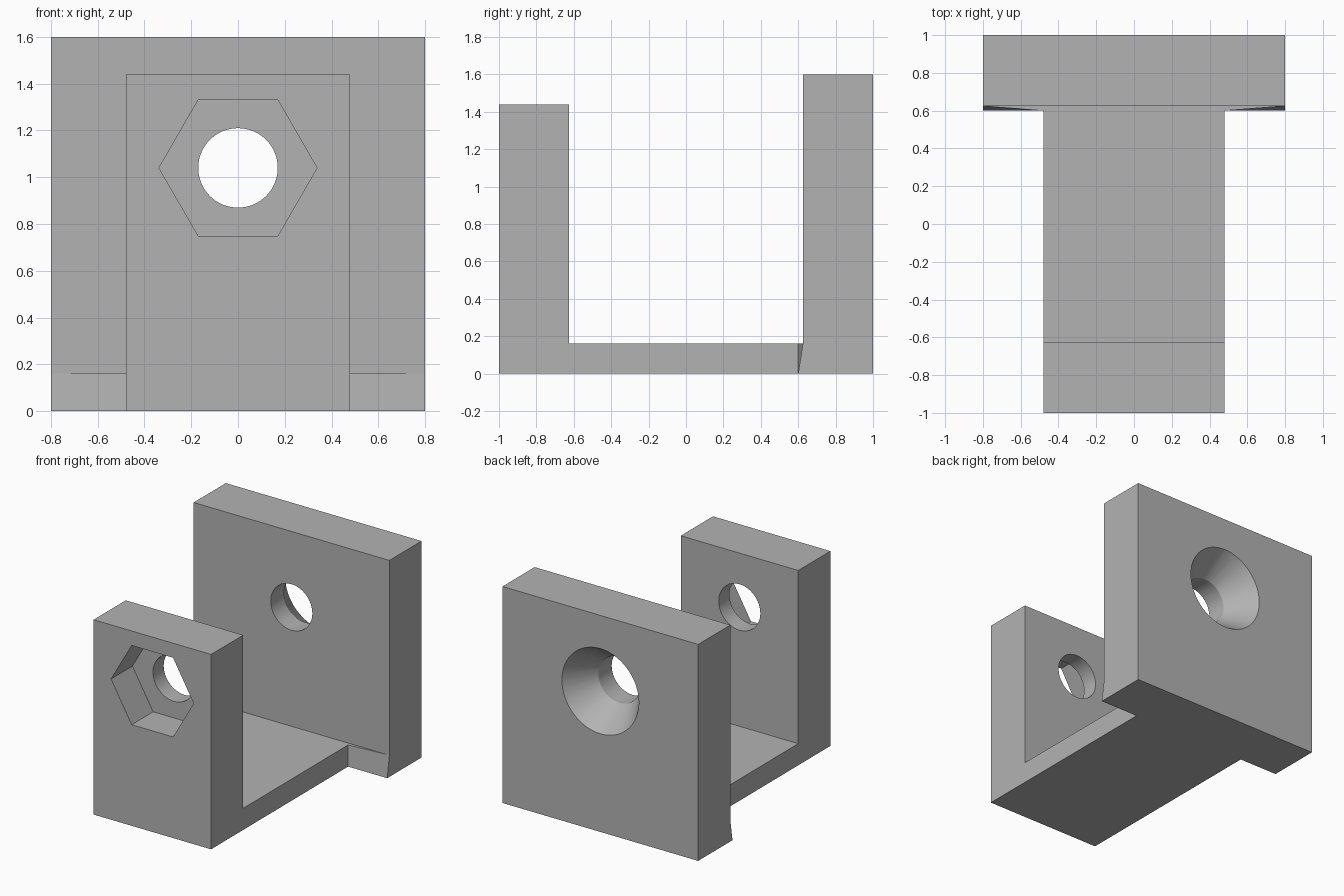
import bpy, bmesh, math

# Remove the default object
cube = bpy.data.objects.get("Cube")
if cube:
    bpy.data.objects.remove(cube, do_unlink=True)

# Single plain grey
grey = bpy.data.materials.new("plain grey")
grey.use_nodes = True
grey.diffuse_color = (0.45, 0.45, 0.45, 1)
shader = next(n for n in grey.node_tree.nodes if n.type == 'BSDF_PRINCIPLED')
shader.inputs["Base Color"].default_value = grey.diffuse_color


def loft(name, rings):
    """Closed solid through rings that have the same number of points."""
    bm = bmesh.new()
    loops = [[bm.verts.new(p) for p in ring] for ring in rings]
    n = len(loops[0])
    for a, b in zip(loops, loops[1:]):
        for i in range(n):
            j = (i + 1) % n
            bm.faces.new((a[i], a[j], b[j], b[i]))
    bm.faces.new(loops[0][::-1])
    bm.faces.new(loops[-1])
    bmesh.ops.recalc_face_normals(bm, faces=bm.faces)
    mesh = bpy.data.meshes.new(name)
    bm.to_mesh(mesh)
    bm.free()
    mesh.materials.append(grey)
    obj = bpy.data.objects.new(name, mesh)
    bpy.context.scene.collection.objects.link(obj)
    return obj


def extrude_x(name, half_width, profile):
    """Side profile of (y, z) points, drawn across x."""
    return loft(name, [[(x, y, z) for y, z in profile]
                       for x in (-half_width, half_width)])


def bore(name, sides, *stations):
    """Round or polygonal cutter along y, given as (y, radius) stations."""
    angles = [math.tau * i / sides for i in range(sides)]
    return loft(name, [[(r * math.cos(a), y, HOLE_Z + r * math.sin(a))
                        for a in angles] for y, r in stations])


def combine(target, tool, operation):
    """Apply an exact boolean and discard the tool."""
    tool.hide_render = True
    bpy.ops.object.select_all(action='DESELECT')
    bpy.context.view_layer.objects.active = target
    target.select_set(True)
    mod = target.modifiers.new(tool.name, 'BOOLEAN')
    mod.operation, mod.solver, mod.object = operation, 'EXACT', tool
    bpy.ops.object.modifier_apply(modifier=mod.name)
    bpy.data.objects.remove(tool, do_unlink=True)


HOLE_Z = 1.04
FLOOR = 0.16
WALL_Y = 0.625   # inner face of both walls

# Front wall and floor, as one L-shaped profile
bracket = extrude_x("clamp_bracket", 0.48, [
    (-1, 0), (0.8, 0), (0.8, FLOOR), (-WALL_Y, FLOOR), (-WALL_Y, 1.44), (-1, 1.44)])

# Wide rear wall
rear_wall = extrude_x("rear_wall", 0.8, [(WALL_Y, 0), (1, 0), (1, 1.6), (WALL_Y, 1.6)])

# Twisted fillet foot that blends the floor into the rear wall
foot = loft("rear_foot", [
    [(x, 0.6, 0), (x, 0.8, 0), (x, 0.8, FLOOR), (x, top_y, FLOOR)]
    for x, top_y in ((-0.8, WALL_Y), (-0.48, 0.6), (0.48, 0.6), (0.8, WALL_Y))])

combine(bracket, rear_wall, 'UNION')
combine(bracket, foot, 'UNION')

# Bolt hole, nut pocket in front, countersink at the back
combine(bracket, bore("bolt_hole", 64, (-1.2, 0.17), (1.2, 0.17)), 'DIFFERENCE')
combine(bracket, bore("nut_pocket", 6, (-1.1, 0.338), (-0.75, 0.338)), 'DIFFERENCE')
combine(bracket, bore("countersink", 64, (0.68, 0.105), (1.1, 0.38)), 'DIFFERENCE')

bpy.ops.object.shade_smooth_by_angle()
